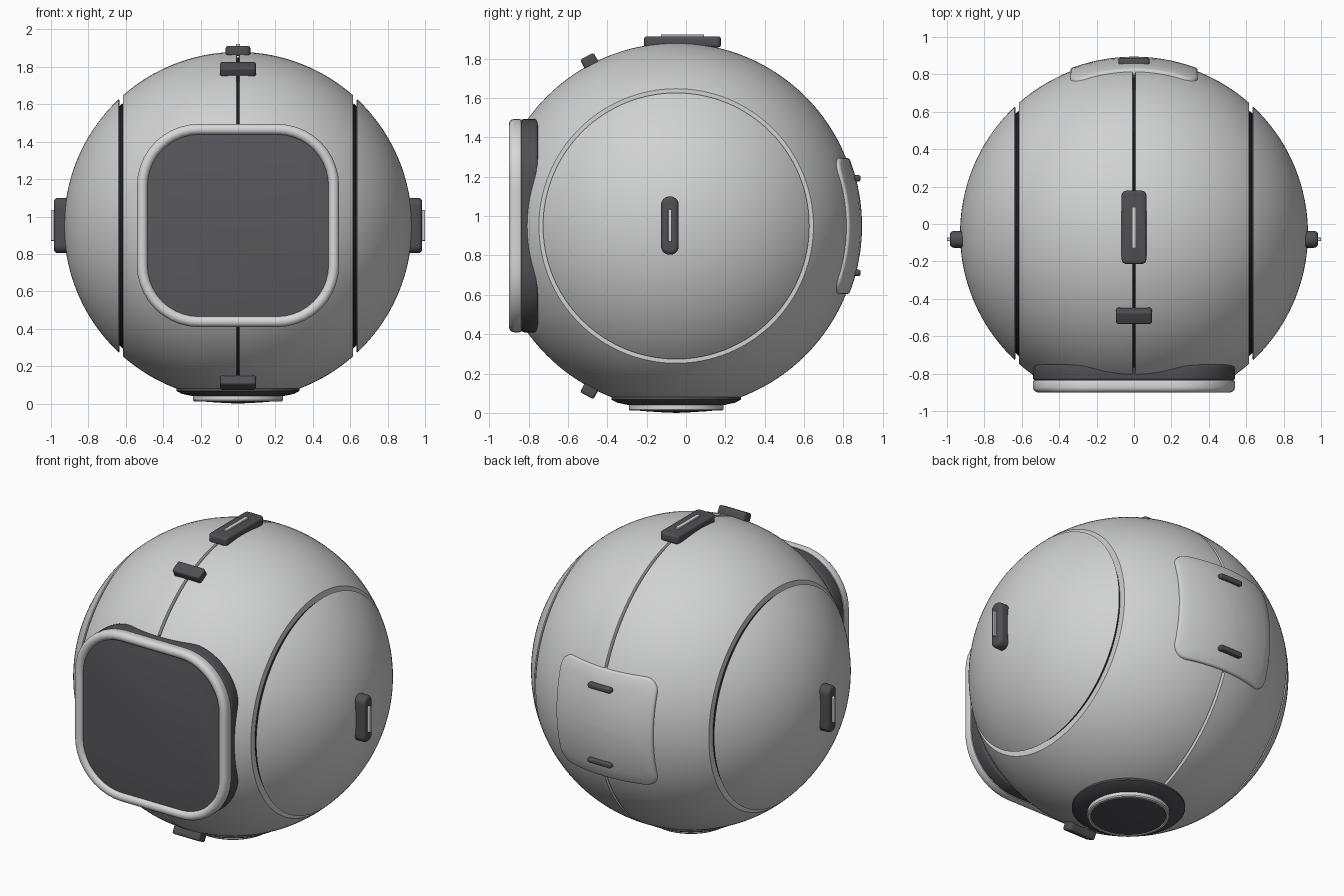
import bpy, bmesh
from math import sin, cos, pi, sqrt, radians
from mathutils import Vector, Matrix

cube = bpy.data.objects.get("Cube")
if cube:
    bpy.data.objects.remove(cube, do_unlink=True)

C = Vector((0, -0.05, 0.95))      # centre of the ball
R = 0.93                          # radius of the ball
FRONT_CUT = -0.83                 # flat front behind the display
X, Y, Z = Vector((1, 0, 0)), Vector((0, 1, 0)), Vector((0, 0, 1))


def material(name, rgb):
    m = bpy.data.materials.new(name)
    m.use_nodes = True
    color = (*rgb, 1)
    m.diffuse_color = color
    m.node_tree.nodes["Principled BSDF"].inputs["Base Color"].default_value = color
    return m


SHELL = material("shell light grey", (0.64, 0.645, 0.65))
TRIM = material("trim pale grey", (0.68, 0.68, 0.685))
DARK = material("dark grey rubber", (0.08, 0.078, 0.09))
SCREEN = material("screen grey", (0.098, 0.095, 0.105))
SEAM = material("seam black", (0.012, 0.012, 0.02))


def finish(name, bm, mat, cut=False):
    bmesh.ops.remove_doubles(bm, verts=bm.verts, dist=1e-5)
    bmesh.ops.recalc_face_normals(bm, faces=bm.faces)
    if cut:
        bmesh.ops.bisect_plane(bm, geom=bm.verts[:] + bm.edges[:] + bm.faces[:],
                               plane_co=(0, FRONT_CUT, 0), plane_no=-Y, clear_outer=True)
    for f in bm.faces:
        f.smooth = True
    for e in bm.edges:
        e.smooth = e.calc_face_angle(0) < radians(35)
    mesh = bpy.data.meshes.new(name)
    bm.to_mesh(mesh)
    bm.free()
    mesh.materials.append(mat)
    ob = bpy.data.objects.new(name, mesh)
    bpy.context.collection.objects.link(ob)
    return ob


def lathe(name, profile, axis, mat, origin=C, closed=False, cut=False):
    """Spin (along axis, radius) points around an axis through origin."""
    bm = bmesh.new()
    side = Z if axis == X else X
    vs = [bm.verts.new(origin + axis * a + side * r) for a, r in profile]
    pairs = list(zip(vs, vs[1:])) + ([(vs[-1], vs[0])] if closed else [])
    es = [bm.edges.new(p) for p in pairs]
    bmesh.ops.spin(bm, geom=vs + es, cent=origin, axis=axis, angle=2 * pi,
                   steps=128, use_merge=True)
    return finish(name, bm, mat, cut)


def rounded_rect(w, h, r, corner=10, edge=10):
    """Outline of half-width w and half-height h, with divided straight edges."""
    pts = []
    for k, (sx, sy) in enumerate(((1, 1), (-1, 1), (-1, -1), (1, -1))):
        for i in range(corner + 1):
            a = (k + i / corner) * pi / 2
            pts.append(Vector((sx * (w - r) + r * cos(a), sy * (h - r) + r * sin(a))))
    out = []
    for i, p in enumerate(pts):
        q = pts[(i + 1) % len(pts)]
        n = edge if i % (corner + 1) == corner else 1
        out += [p.lerp(q, j / n) for j in range(n)]
    return out


def frame(origin, normal, up):
    normal, up = normal.normalized(), up.normalized()
    m = Matrix((up.cross(normal), up, normal)).transposed().to_4x4()
    m.translation = origin
    return m


def loft(name, loops, mat, matrix=None, caps=True):
    """Bridge outlines with the same number of points."""
    bm = bmesh.new()
    rings = [[bm.verts.new(p) for p in loop] for loop in loops]
    for a, b in zip(rings, rings[1:]):
        for i in range(len(a)):
            j = (i + 1) % len(a)
            bm.faces.new((a[i], a[j], b[j], b[i]))
    if caps:
        bm.faces.new(rings[0])
        bm.faces.new(rings[-1])
    if matrix:
        bm.transform(matrix)
    return finish(name, bm, mat)


def stacked(w, h, r, steps):
    """Outlines from (inset, height) steps."""
    return [[(p.x, p.y, z) for p in rounded_rect(w - i, h - i, max(r - i, 0.001))]
            for i, z in steps]


def pad(name, w, h, r, depth, bevel, matrix, mat):
    arc = [(bevel * (1 - sin(a)), bevel * (1 - cos(a)))
           for a in (k * pi / 8 for k in range(5))]
    steps = arc + [(i, depth - z) for i, z in reversed(arc)]
    return loft(name, stacked(w, h, r, steps), mat, matrix)


def arc_profile(x0, x1, n=32):
    return [(x, sqrt(max(R * R - x * x, 0)))
            for x in (x0 + (x1 - x0) * sin(pi / 2 * k / n) for k in range(n + 1))]


# Ball: dark core seen in the seams, two centre shells and two side caps
lathe("seam_core", [(-0.9 * cos(pi * k / 48), 0.9 * sin(pi * k / 48)) for k in range(49)],
      X, SEAM, cut=True)
for s, side in ((1, "left"), (-1, "right")):
    shell = [(0.006, 0.87), (0.006, 0.924)] + arc_profile(0.009, 0.615) + [(0.615, 0.62)]
    lathe(side + "_centre_shell", [(s * a, r) for a, r in shell], X, SHELL,
          closed=True, cut=True)
    cap = [(0.634, 0), (0.634, 0.672)] + arc_profile(0.638, R)
    lathe(side + "_side_cap", [(s * a, r) for a, r in cap], X, SHELL)

    # Side handle with a pale bar
    out = X * s
    pad(side + "_handle", 0.045, 0.148, 0.043, 0.085, 0.022,
        frame(Vector((s * 0.9, -0.082, 0.952)), out, Z), DARK)
    pad(side + "_handle_bar", 0.009, 0.083, 0.006, 0.05, 0.003,
        frame(Vector((s * 0.95, -0.082, 0.953)), out, Z), TRIM)

# Front display: rubber skirt, screen and rounded bezel
W, H, CR = 0.54, 0.5425, 0.33
pad("display_skirt", W, H, CR, 0.085, 0.015, frame(Vector((0, -0.752, 0.952)), -Y, Z), DARK)
pad("display_screen", W - 0.045, H - 0.045, CR - 0.045, 0.08, 0.002,
    frame(Vector((0, -0.8, 0.952)), -Y, Z), SCREEN)
half = 0.0285
rim = [(half * (1 - cos(a)), 0.04 + half * sin(a)) for a in (pi * k / 12 for k in range(13))]
rim = [(0.012, 0), (0.003, 0.006), (0, 0.015)] + rim + [(2 * half, 0.02)]
loft("display_bezel", stacked(W, H, CR, rim), TRIM,
     frame(Vector((0, -0.832, 0.952)), -Y, Z), caps=False)

# Top tray with a pale bar
pad("top_tray", 0.066, 0.196, 0.025, 0.055, 0.014, frame(Vector((0, -0.018, 1.858)), Z, Y), DARK)
pad("top_tray_bar", 0.012, 0.11, 0.004, 0.03, 0.002,
    frame(Vector((0, -0.018, 1.892)), Z, Y), TRIM)

# Clips on the centre seam, above and below the display
for s, place in ((1, "upper"), (-1, "lower")):
    n = Vector((0, -0.445, s * 0.845)).normalized()
    pad(place + "_clip", 0.096, 0.039, 0.014, 0.057, 0.012,
        frame(C + n * 0.918, n, n.cross(X)), DARK)

# Back panel: rounded plate wrapped on the ball
loops = []
for scale, rad in ((1, 0.915), (1, 0.937), (0.992, 0.943), (0.975, 0.945), (0.8, 0.945),
                   (0.6, 0.945), (0.4, 0.945), (0.2, 0.945), (0.02, 0.945)):
    loop = []
    for p in rounded_rect(0.34, 0.345, 0.085):
        p = p * scale
        loop.append(C + Vector((p.x, sqrt(rad * rad - p.length_squared), p.y)))
    loops.append(loop)
loft("back_panel", loops, SHELL)
for s, place in ((1, "upper"), (-1, "lower")):
    pad(place + "_back_grip", 0.083, 0.016, 0.015, 0.045, 0.01,
        frame(Vector((0, 0.842, 0.952 + s * 0.24)), Y, Z), DARK)

# Base: tapered foot, pale ring and slightly domed sole
axis_foot = Vector((0, C.y, 0))
lathe("base_foot", [(0.1, 0.30), (0.082, 0.328), (0.068, 0.33), (0.052, 0.3),
                    (0.036, 0.225), (0.036, 0)], Z, DARK, axis_foot)
lathe("base_ring", [(0.045, 0.24), (0.018, 0.24), (0.011, 0.235), (0.011, 0.222),
                    (0.02, 0.216), (0.04, 0.216)], Z, TRIM, axis_foot)
lathe("base_sole", [(0.03, 0.22), (0.014, 0.218), (0.008, 0.15), (0.003, 0.07), (0, 0)],
      Z, DARK, axis_foot)
